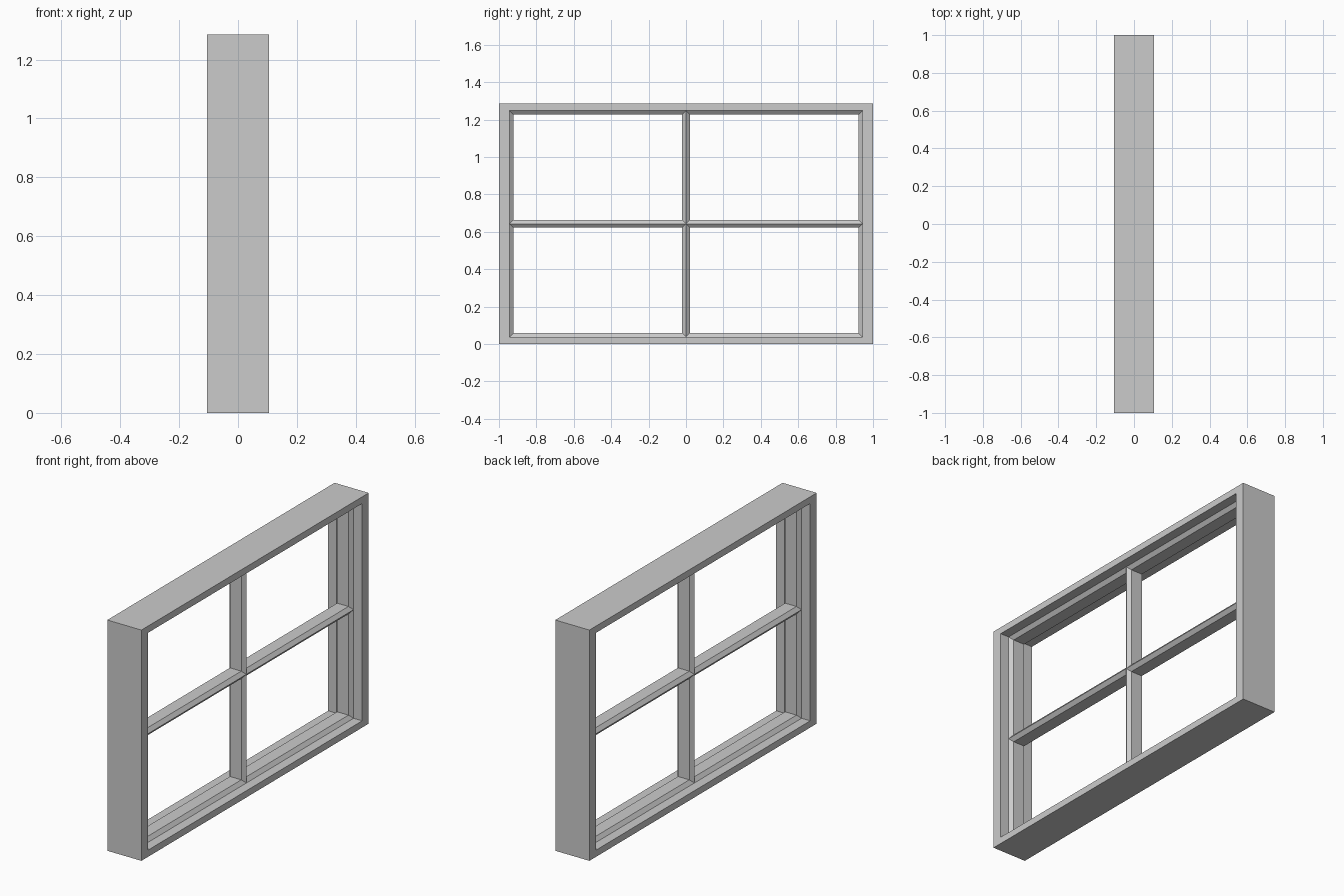
import bpy

if "Cube" in bpy.data.objects:
    bpy.data.objects.remove(bpy.data.objects["Cube"])

HALF_W, HALF_H = 1.0, 0.6425     # outer half width (y) and half height (z)
OPEN_W, OPEN_H = 0.943, 0.605    # half size of the opening at the faces
DEPTH, TIP, FLAT = 0.105, 0.052, 0.035   # half depths along x
BAR = 0.021                      # glazing bar half width, also the inner lip height


def make_object(name, verts, faces):
    mesh = bpy.data.meshes.new(name)
    mesh.from_pydata(verts, [], faces)
    obj = bpy.data.objects.new(name, mesh)
    bpy.context.collection.objects.link(obj)
    return obj


# Outer frame: closed moulding profile swept round a mitred rectangle
half = [(DEPTH, HALF_W, HALF_H), (DEPTH, OPEN_W, OPEN_H),
        (TIP, OPEN_W, OPEN_H), (FLAT, OPEN_W - BAR, OPEN_H - BAR)]
profile = half + [(-x, w, h) for x, w, h in reversed(half)]
n = len(profile)
verts = [(x, sy * w, HALF_H + sz * h)
         for sy, sz in ((-1, -1), (1, -1), (1, 1), (-1, 1))
         for x, w, h in profile]
faces = []
for c in range(4):
    d = (c + 1) % 4
    for i in range(n):
        j = (i + 1) % n
        faces.append((c * n + j, c * n + i, d * n + i, d * n + j))
make_object("window_frame", verts, faces)


# Glazing bars: six-sided section with a ridge on both faces
def glazing_bar(name, length, vertical):
    section = [(TIP, 0), (FLAT, BAR), (-FLAT, BAR),
               (-TIP, 0), (-FLAT, -BAR), (FLAT, -BAR)]
    verts = []
    for end in (-length, length):
        for x, s in section:
            y, z = (-s, end) if vertical else (end, s)
            verts.append((x, y, HALF_H + z))
    faces = [(i, i + 6, (i + 1) % 6 + 6, (i + 1) % 6) for i in range(6)]
    faces += [tuple(range(6)), tuple(range(11, 5, -1))]
    return make_object(name, verts, faces)


bars = [glazing_bar("horizontal_bar", OPEN_W, False),
        glazing_bar("vertical_bar", OPEN_H, True)]

# Make all normals face outwards
import bmesh
for obj in bpy.context.collection.objects:
    bm = bmesh.new()
    bm.from_mesh(obj.data)
    bmesh.ops.recalc_face_normals(bm, faces=bm.faces)
    bm.to_mesh(obj.data)
    bm.free()
